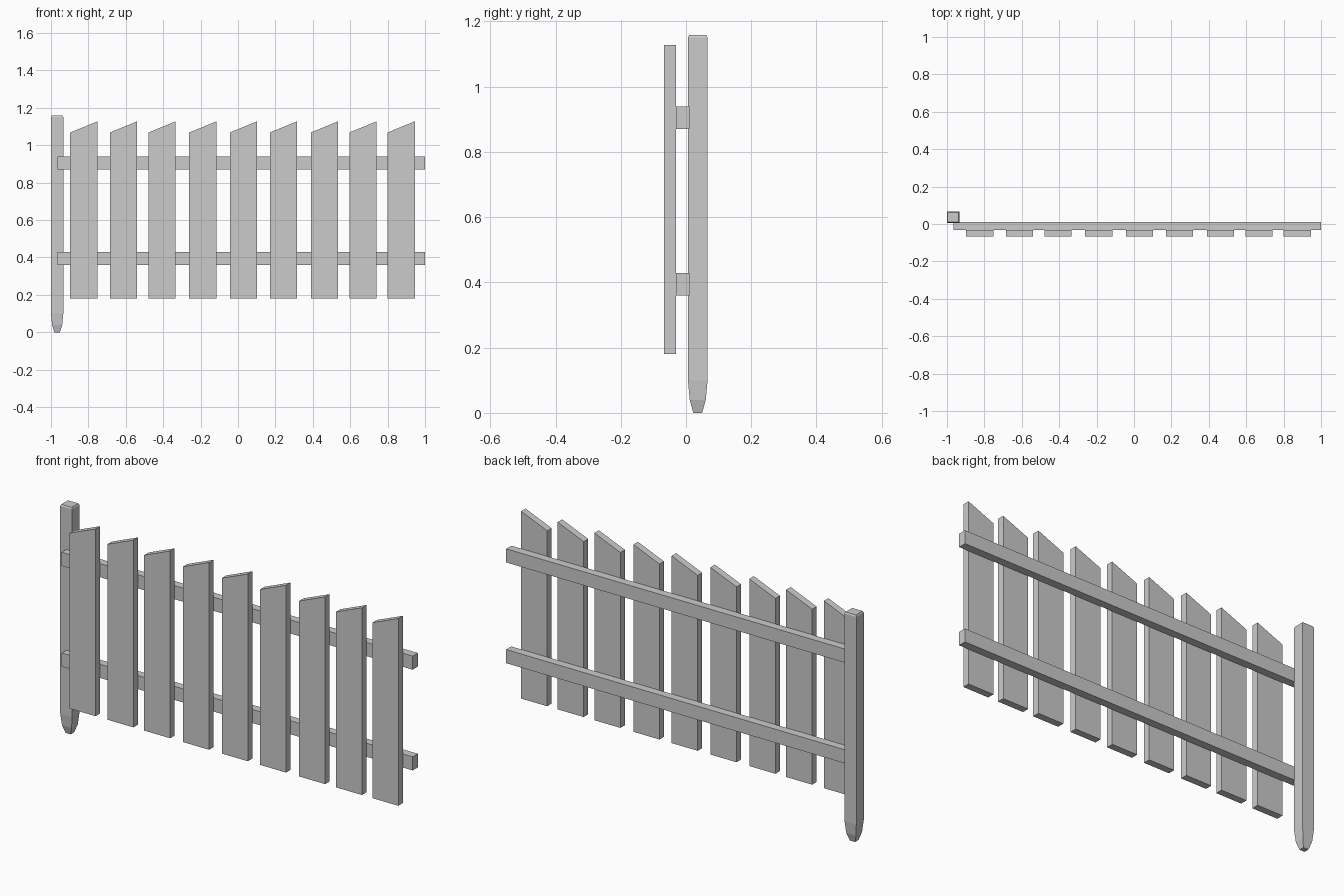
import bpy

if "Cube" in bpy.data.objects:
    bpy.data.objects.remove(bpy.data.objects["Cube"])


def loft(name, rings):
    """Join matching rings of points into one closed solid."""
    n = len(rings[0])
    verts = [p for r in rings for p in r]
    faces = [tuple(reversed(range(n))), tuple(range(len(verts) - n, len(verts)))]
    for k in range(len(rings) - 1):
        for i in range(n):
            j = (i + 1) % n
            faces.append((k * n + i, k * n + j, (k + 1) * n + j, (k + 1) * n + i))
    mesh = bpy.data.meshes.new(name)
    mesh.from_pydata(verts, [], faces)
    mesh.update()
    obj = bpy.data.objects.new(name, mesh)
    bpy.context.collection.objects.link(obj)
    return obj


def rect(x0, x1, y0, y1, z_left, z_right):
    return [(x0, y0, z_left), (x1, y0, z_right), (x1, y1, z_right), (x0, y1, z_left)]


# Pickets with slanted tops
centres = [-0.824, -0.612, -0.406, -0.188, 0.029, 0.243, 0.462, 0.668, 0.872]
for i, x in enumerate(centres):
    a, b = x - 0.073, x + 0.073
    loft(f"picket_{i + 1}", [rect(a, b, -0.067, -0.031, 0.18, 0.18),
                             rect(a, b, -0.067, -0.031, 1.068, 1.128)])

# Horizontal rails behind the pickets
for name, z in (("lower_rail", 0.36), ("upper_rail", 0.87)):
    loft(name, [rect(-0.966, 1.0, -0.031, 0.01, z, z),
                rect(-0.966, 1.0, -0.031, 0.01, z + 0.069, z + 0.069)])

# Post with a pointed foot and a lightly bevelled top
px, py, hx, hy = -0.967, 0.036, 0.033, 0.03
profile = [(0, 0.45), (0.04, 0.82), (0.1, 1), (1.15, 1), (1.158, 0.88)]
loft("post", [rect(px - hx * s, px + hx * s, py - hy * s, py + hy * s, z, z)
              for z, s in profile])
